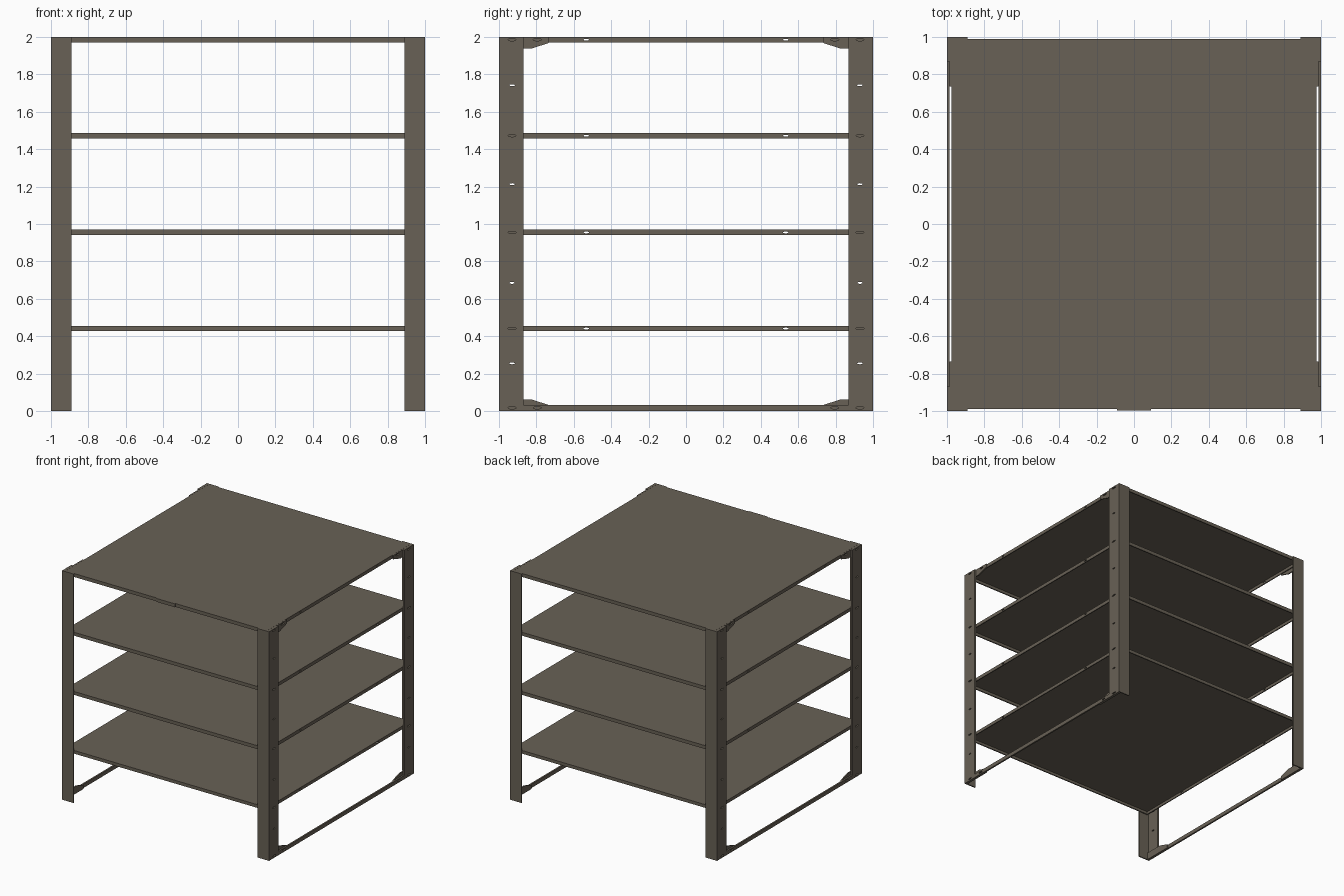
import bpy, bmesh, math

if "Cube" in bpy.data.objects:
    bpy.data.objects.remove(bpy.data.objects["Cube"])

steel = bpy.data.materials.new("grey brown steel")
steel.diffuse_color = (0.14, 0.12, 0.092, 1)
steel.use_nodes = True
steel.node_tree.nodes["Principled BSDF"].inputs["Base Color"].default_value = steel.diffuse_color


def box(name, x0, x1, y0, y1, z0, z1):
    bm = bmesh.new()
    bmesh.ops.create_cube(bm, size=1)
    for v in bm.verts:
        v.co = ((x0 + x1) / 2 + v.co.x * (x1 - x0),
                (y0 + y1) / 2 + v.co.y * (y1 - y0),
                (z0 + z1) / 2 + v.co.z * (z1 - z0))
    me = bpy.data.meshes.new(name)
    bm.to_mesh(me)
    bm.free()
    me.materials.append(steel)
    ob = bpy.data.objects.new(name, me)
    bpy.context.collection.objects.link(ob)
    return ob


def side_plate(name, x0, x1, outline, holes):
    """Flat plate facing x: outline of (y, z), holes of (y, z, ry, rz)."""
    cu = bpy.data.curves.new(name + " profile", 'CURVE')
    cu.dimensions = '2D'
    cu.fill_mode = 'BOTH'
    cu.extrude = abs(x1 - x0) / 2
    loops = [outline]
    for y, z, ry, rz in holes:
        loops.append([(y + ry * math.cos(k * math.pi / 6),
                       z + rz * math.sin(k * math.pi / 6)) for k in range(12)])
    for pts in loops:
        sp = cu.splines.new('POLY')
        sp.points.add(len(pts) - 1)
        for p, (a, b) in zip(sp.points, pts):
            p.co = (a, b, 0, 1)
        sp.use_cyclic_u = True
    tmp = bpy.data.objects.new(name + " profile", cu)
    bpy.context.collection.objects.link(tmp)
    dg = bpy.context.evaluated_depsgraph_get()
    me = bpy.data.meshes.new_from_object(tmp.evaluated_get(dg))
    bpy.data.objects.remove(tmp)
    for v in me.vertices:
        a, b, c = v.co
        v.co = (c + (x0 + x1) / 2, a, b)
    for p in me.polygons:
        p.use_smooth = False
    me.name = name
    me.materials.clear()
    me.materials.append(steel)
    ob = bpy.data.objects.new(name, me)
    bpy.context.collection.objects.link(ob)
    return ob


def rect(y0, y1, z0, z1):
    return [(y0, z0), (y1, z0), (y1, z1), (y0, z1)]


shelves = [(0.427, 0.455), (0.94, 0.97), (1.457, 1.487), (1.97, 2.0)]

# Shelves: folded sheet trays, open underneath, with holes in the side lips
for i, (z0, z1) in enumerate(shelves):
    n = f"shelf_{i + 1}"
    zm = (z0 + z1) / 2
    box(n + "_top", -0.975, 0.975, -0.99, 0.99, z1 - 0.005, z1)
    for s, end in ((-1, "front"), (1, "back")):
        ya, yb = sorted((s * 0.99, s * 0.98))
        box(f"{n}_{end}_lip", -0.975, 0.975, ya, yb, z0, z1 - 0.005)
    for s, side in ((-1, "left"), (1, "right")):
        xa, xb = sorted((s * 0.975, s * 0.966))
        side_plate(f"{n}_{side}_lip", xa, xb, rect(-0.98, 0.98, z0, z1 - 0.005),
                   [(y, zm, 0.015, 0.005) for y in (-0.533, 0.533)])

# Blank plate on the front edge of the top shelf
box("front_plate", -0.09, 0.09, -0.998, -0.99, 1.97, 2.0)

for sx, side in ((-1, "left"), (1, "right")):
    xa, xb = sorted((sx, sx * 0.986))
    ga, gb = sorted((sx * 0.986, sx * 0.976))
    # Lower side rail joining the front and back posts
    side_plate(f"{side}_bottom_rail", xa, xb, rect(-0.87, 0.87, 0, 0.033),
               [(y, 0.017, 0.022, 0.006) for y in (-0.795, 0.795)])
    for sy, end in ((-1, "front"), (1, "back")):
        # Angle post: drilled side flange and plain front or back flange
        holes = [(sy * 0.93, z, 0.015, 0.005) for z in (0.255, 0.685, 1.213, 1.742)]
        holes += [(sy * 0.93, z, 0.022, 0.006) for z in (0.017, 0.441, 0.955, 1.472, 1.985)]
        ya, yb = sorted((sy, sy * 0.87))
        side_plate(f"{end}_{side}_post_side", xa, xb, rect(ya, yb, 0, 2), holes)
        fa, fb = sorted((sx * 0.89, sx * 0.986))
        ya, yb = sorted((sy, sy * 0.99))
        box(f"{end}_{side}_post_face", fa, fb, ya, yb, 0, 2)
        # Corner gussets at the foot and the top
        shape = [(0.99, 0), (0.735, 0), (0.735, 0.033), (0.83, 0.063), (0.99, 0.063)]
        side_plate(f"{end}_{side}_foot_gusset", ga, gb,
                   [(sy * y, z) for y, z in shape], [])
        side_plate(f"{end}_{side}_top_gusset", ga, gb,
                   [(sy * y, 2 - z) for y, z in shape],
                   [(sy * 0.795, 1.985, 0.022, 0.006)])
